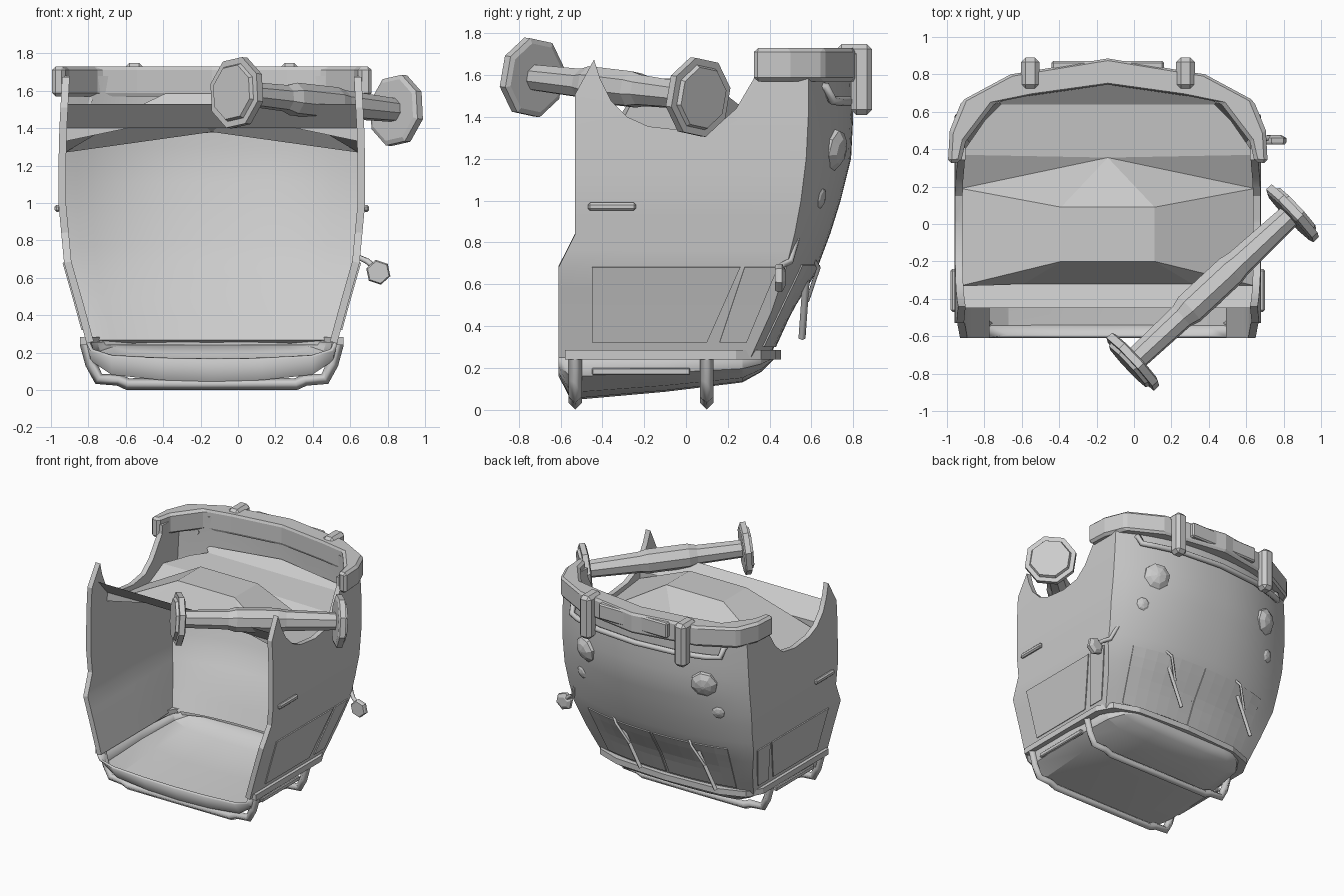
import bpy, bmesh, math
from mathutils import Vector

if "Cube" in bpy.data.objects:
    bpy.data.objects.remove(bpy.data.objects["Cube"])

CX = -0.14  # centre line of the cab


def make(name, verts, faces, smooth=None, fix=True):
    me = bpy.data.meshes.new(name)
    me.from_pydata([tuple(v) for v in verts], [], faces)
    if fix:
        bm = bmesh.new()
        bm.from_mesh(me)
        bmesh.ops.recalc_face_normals(bm, faces=bm.faces)
        bm.to_mesh(me)
        bm.free()
    ob = bpy.data.objects.new(name, me)
    bpy.context.collection.objects.link(ob)
    if smooth:
        shade(ob, smooth)
    return ob


def shade(ob, deg):
    bpy.ops.object.select_all(action='DESELECT')
    ob.select_set(True)
    bpy.context.view_layer.objects.active = ob
    bpy.ops.object.shade_smooth_by_angle(angle=math.radians(deg))


def grid(name, rows, thick=0, smooth=None):
    n = len(rows[0])
    faces = [(i*n+j, i*n+j+1, (i+1)*n+j+1, (i+1)*n+j)
             for i in range(len(rows)-1) for j in range(n-1)]
    ob = make(name, [p for r in rows for p in r], faces, smooth, fix=False)
    if thick:
        m = ob.modifiers.new("thickness", 'SOLIDIFY')
        m.thickness, m.offset = thick, -1
    return ob


def bevel(ob, w):
    m = ob.modifiers.new("bevel", 'BEVEL')
    m.width, m.segments = w, 1
    return ob


def box(name, lo, hi, w):
    x, y, z = zip(lo, hi)
    v = [(x[i], y[j], z[k]) for i in (0, 1) for j in (0, 1) for k in (0, 1)]
    return bevel(make(name, v, [(0, 1, 3, 2), (4, 6, 7, 5), (0, 4, 5, 1), (2, 3, 7, 6), (0, 2, 6, 4), (1, 5, 7, 3)]), w)


def tube(name, pts, r, res=1):
    cu = bpy.data.curves.new(name, 'CURVE')
    cu.dimensions, cu.bevel_depth, cu.bevel_resolution, cu.use_fill_caps = '3D', r, res, True
    sp = cu.splines.new('POLY')
    sp.points.add(len(pts)-1)
    for p, q in zip(sp.points, pts):
        p.co = (*q, 1)
    ob = bpy.data.objects.new(name, cu)
    bpy.context.collection.objects.link(ob)
    return ob


def both(half):
    """Mirror a half path (outside to middle, ending on x = 0) about the cab centre."""
    full = half + [(-p[0], *p[1:]) for p in half[-2::-1]]
    return [(p[0]+CX, *p[1:]) for p in full]


def band(name, outer, inner, z0, z1):
    """U-shaped strip between two mirrored half outlines."""
    o, i = both(outer), both(inner)
    n = len(o)
    v = [(*p, z) for path, z in ((o, z0), (o, z1), (i, z1), (i, z0)) for p in path]
    f = [(k*n+j, k*n+j+1, (k+1) % 4*n+j+1, (k+1) % 4*n+j) for k in range(4) for j in range(n-1)]
    f += [tuple(k*n for k in range(4)), tuple(k*n+n-1 for k in range(4))]
    return make(name, v, f)


def lathe(name, a, b, prof, n=8):
    """Spin (distance, radius) around the axis from a to b."""
    a, b = Vector(a), Vector(b)
    q = (b-a).to_track_quat('Z', 'Y')
    v = [a + q @ Vector((r*math.cos(t), r*math.sin(t), s)) for s, r in prof
         for t in [2*math.pi*(k+.3)/n for k in range(n)]]
    f = [(i*n+k, i*n+(k+1) % n, (i+1)*n+(k+1) % n, (i+1)*n+k) for i in range(len(prof)-1) for k in range(n)]
    f += [tuple(range(n)), tuple(range(len(v)-n, len(v)))]
    return make(name, v, f)


# Cab body sections: z, half width, y where the side ends, y of the nose, y of the open rear
LEVELS = [(.25, .67, .31, .40, -.61), (.47, .73, .41, .50, -.61), (.68, .79, .48, .63, -.61),
          (.84, .805, .52, .69, -.53), (1.0, .82, .55, .74, -.53), (1.2, .82, .575, .79, -.53),
          (1.4, .815, .585, .80, -.53), (1.68, .80, .585, .79, -.53)]
POW = 2.3  # roundness of the nose


def sect(z):
    for a, b in zip(LEVELS, LEVELS[1:]):
        if z <= b[0]:
            t = (z-a[0])/(b[0]-a[0])
            return [p+(q-p)*t for p, q in zip(a, b)]
    return LEVELS[-1]


def nose(x, z, off=0):
    _, w, ye, yc, _ = sect(z)
    return (x+CX, ye+(yc-ye)*(1-min(1, abs(x)/w)**POW)+off, z)


zs = sorted({l[0] for l in LEVELS} | {.36, .58, .76, .92, 1.1, 1.3})
rows = []
for z in zs:
    _, w, ye, yc, yr = sect(z)
    side = [(w, yr+(ye-yr)*k/4, z) for k in range(4)]
    front = [(w*(1-k/10), ye+(yc-ye)*(1-(1-k/10)**POW), z) for k in range(11)]
    rows.append(both(side+front))
body = grid("cab_body", rows, .04)

# Wheel arch cut-out
arch = [(-.8, 1.51), (-.53, 1.51), (-.44, 1.675), (-.41, 1.58), (-.36, 1.48), (-.28, 1.40), (-.18, 1.355),
        (0, 1.335), (.15, 1.36), (.24, 1.44), (.34, 1.61), (.35, 1.9), (-.8, 1.9)]
n = len(arch)
cut = make("arch_cutter", [(x, y, z) for x in (-1.3, 1.1) for y, z in arch],
           [tuple(range(n)), tuple(range(n, 2*n))] + [(k, (k+1) % n, n+(k+1) % n, n+k) for k in range(n)])
cut.hide_render = True
m = body.modifiers.new("arch", 'BOOLEAN')
m.object, m.operation, m.solver = cut, 'DIFFERENCE', 'EXACT'
dg = bpy.context.evaluated_depsgraph_get()
body.data = bpy.data.meshes.new_from_object(body.evaluated_get(dg))
body.modifiers.clear()
bpy.data.objects.remove(cut)
shade(body, 22)

# Windscreen halves, side windows and handles
steps = [k/6 for k in range(7)]
for s in (1, -1):
    pane = []
    for v in steps:
        r = [nose(s*(.012+(.55+.05*v)*(1-u)), .30+.39*v, .008) for u in steps]
        pane.append(r[::s])
    grid("windscreen", pane, .012)
    for name, (a, b, c, d) in (("door_window", (-.45, .10, .26, -.45)), ("quarter_window", (.16, .29, .44, .28))):
        pane = []
        for v in steps:
            z = .32+.36*v
            r = [(CX+s*(sect(z)[1]+.008), y, z) for y in (a+(d-a)*v, b+(c-b)*v)]
            pane.append(r[::s])
        grid(name, pane, .012)
    x = CX+s*.825
    box("door_handle", (x-.015, -.47, .952), (x+.015, -.24, .99), .01)

# Cab floor with raised engine cover
half = [(.78, -.45, 1.53), (.78, -.33, 1.40), (.45, -.32, 1.40), (.25, -.20, 1.585), (.25, .09, 1.585),
        (.785, -.33, 1.33), (.785, .19, 1.27), (.785, .37, 1.36), (.66, .55, 1.39), (.57, .64, 1.40), (.60, .66, 1.44)]
h = len(half)
verts = [(CX+x, y, z) for x, y, z in half] + [(CX-x, y, z) for x, y, z in half]
apex, tip = 2*h, 2*h+1
verts += [(CX, .355, 1.38), (CX, .745, 1.46)]
faces = [(0, 1, 2, 2+h, 1+h, h), (2, 3, 3+h, 2+h), (3, 4, 4+h, 3+h), (4, apex, 4+h), (9, 10, tip, 10+h, 9+h),
         (7, 8, 9, 9+h, 8+h, 7+h, apex)]
for o in (0, h):
    faces += [(2+o, 5+o, 3+o), (3+o, 5+o, 6+o, 4+o), (4+o, 6+o, apex), (6+o, 7+o, apex), (1+o, 5+o, 2+o)]
make("cab_floor", verts, faces)

# Roof shell and gutter
rows = []
for y, w, d in ((-.61, .67, .09), (-.55, .67, .205), (-.1, .67, .165), (.27, .63, .12), (.36, .56, .07), (.42, .44, .01)):
    arc = [(w, .25), (w*.97, .25-d*.45), (w*.80, .25-d*.82), (w*.4, .25-d*.96), (0, .25-d)]
    rows.append(both([(x, y, z) for x, z in arc]))
grid("roof", rows, .02, 22)
band("roof_gutter", [(.705, -.58), (.705, .24), (.64, .36), (.45, .43), (0, .455)],
     [(.65, -.58), (.65, .22), (.60, .30), (.42, .37), (0, .39)], .24, .285)
for s in (1, -1):
    box("roof_side_trim", (CX+s*.655-.015, -.45, .165), (CX+s*.655+.015, .02, .20), .006)

# Roof rack hoops
for y in (-.53, .10):
    tube("roof_rack_hoop", both([(.675, y, .25), (.645, y, .14), (.605, y, .06), (.50, y, .055), (.45, y, .032), (0, y, .032)]), .032, 0)

# Front bumper, overriders, plate and lower bar
bevel(band("bumper", [(.855, .325), (.845, .50), (.78, .66), (.52, .80), (0, .885)],
           [(.785, .33), (.76, .44), (.60, .65), (.40, .69), (0, .745)], 1.57, 1.73), .018)
box("bumper_plate", (CX-.30, .80, 1.60), (CX+.30, .872, 1.72), .01)
for s in (1, -1):
    x = CX+s*.415
    box("overrider", (x-.05, .79, 1.41), (x+.05, .89, 1.75), .025)
    box("overrider_hook", (x-.05, .72, 1.68), (x+.05, .84, 1.75), .025)
tube("lower_bar", both([(.66, .62, 1.55), (.66, .67, 1.545), (.65, .70, 1.48), (.56, .74, 1.475), (.35, .80, 1.475), (0, .83, 1.475)]), .023)

# Headlights and indicators
for name, px, z, r in (("headlight", .52, 1.24, .105), ("indicator", .60, 1.01, .062)):
    for s in (1, -1):
        p = Vector(nose(s*px, z))
        d = Vector((s*.35, .9, -.2)).normalized()
        lathe(name, p-d*.03, p+d, [(0, r), (r*.35, r*.95), (r*.6, r*.6), (r*.72, r*.12)])

# Wipers
for x in (.21, -.45):
    tube("wiper_arm", [(x, .61, .72), (x-.04, .635, .68), (x-.12, .58, .52)], .01)
    tube("wiper_blade", [(x-.06, .575, .62), (x-.20, .555, .34)], .017, 0)

# Side mirror
tube("mirror_arm", [(.60, .53, .82), (.645, .50, .71), (.69, .46, .69), (.75, .455, .64)], .016)
lathe("mirror", (.75, .425, .63), (.75, .475, .63), [(0, .06), (.012, .068), (.035, .068), (.05, .04)], 6)

# Loose axle with octagonal hubs
L = 1.18
end = [(-.035, .15), (-.015, .16), (-.015, .195), (.025, .195), (.035, .17), (.035, .065), (.36, .072), (.42, .09)]
prof = end + [(L-s, r) for s, r in [(.46, .09), (.40, .078)] + end[5::-1]]
lathe("axle", (-.01, -.74, 1.59), (.85, .06, 1.495), prof)
